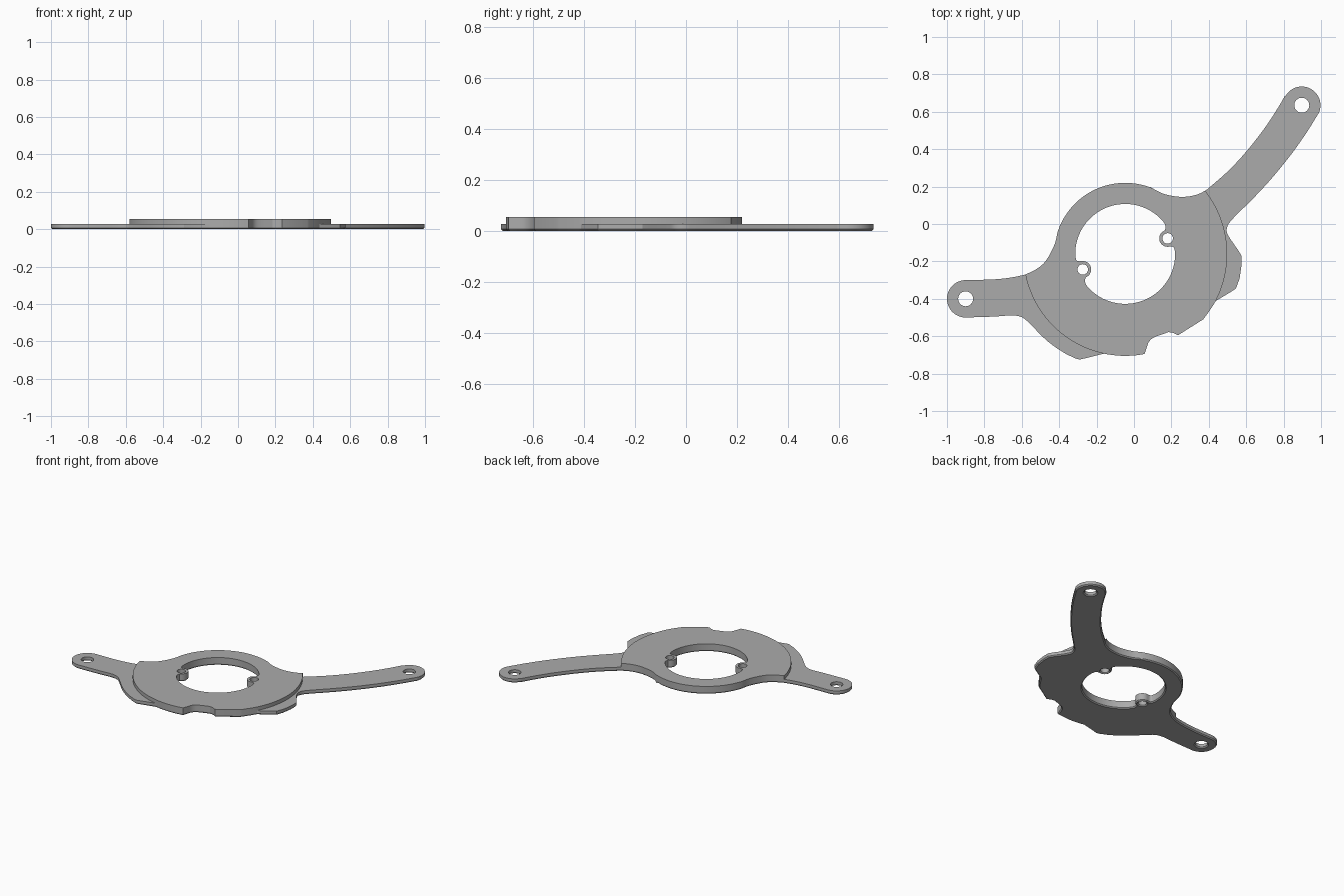
import bpy, bmesh
from math import sin, cos, radians
from mathutils import Vector

cube = bpy.data.objects.get("Cube")
if cube:
    bpy.data.objects.remove(cube)

steel = bpy.data.materials.new("satin grey")
steel.use_nodes = True
grey = (0.41, 0.41, 0.41, 1)
steel.diffuse_color = grey
steel.node_tree.nodes["Principled BSDF"].inputs["Base Color"].default_value = grey

CENTRE = Vector((-0.047, -0.16))
STEP_R, RING_R, BORE_R = 0.545, 0.38, 0.267
BASE_TOP, TOP, CHAMFER = 0.028, 0.054, 0.007


def arc(c, r, a, b, n=24):
    """Points on an arc from angle a to angle b in degrees."""
    return [Vector((c[0] + r * cos(radians(a + (b - a) * i / n)),
                    c[1] + r * sin(radians(a + (b - a) * i / n)))) for i in range(n + 1)]


def smooth(points, steps=5):
    """Smooth curve through a few points."""
    p = [Vector(q) for q in points]
    p = [2 * p[0] - p[1]] + p + [2 * p[-1] - p[-2]]
    out = []
    for a, b, c, d in zip(p, p[1:], p[2:], p[3:]):
        for i in range(steps):
            t = i / steps
            out.append(b + 0.5 * t * (c - a + t * (2 * a - 5 * b + 4 * c - d
                                                   + t * (3 * (b - c) + d - a))))
    return out + [p[-2]]


def join(*parts):
    """Chain point runs into one loop without doubled points."""
    loop = []
    for q in (v for part in parts for v in part):
        if not loop or (q - loop[-1]).length > 0.003:
            loop.append(q)
    if (loop[0] - loop[-1]).length < 0.003:
        loop.pop()
    return loop


def offset(loop, d):
    """Move a loop into the material, which lies on its left."""
    out = []
    for i, q in enumerate(loop):
        u = (q - loop[i - 1]).normalized()
        w = (loop[(i + 1) % len(loop)] - q).normalized()
        n = Vector((-u.y - w.y, u.x + w.x)).normalized()
        out.append(q + n * d)
    return out


def plate(name, loops, levels):
    """Solid with holes; levels are (height, inward offset) from bottom to top."""
    bm = bmesh.new()
    caps = {0: [], len(levels) - 1: []}
    for loop in loops:
        rings = [[bm.verts.new((q.x, q.y, z)) for q in offset(loop, d)] for z, d in levels]
        for low, high in zip(rings, rings[1:]):
            for i in range(len(loop)):
                bm.faces.new((low[i - 1], low[i], high[i], high[i - 1]))
        for level, edges in caps.items():
            ring = rings[level]
            edges += [bm.edges.get((ring[i - 1], ring[i])) for i in range(len(ring))]
    for edges in caps.values():
        bmesh.ops.triangle_fill(bm, edges=edges, use_beauty=True)
    bmesh.ops.recalc_face_normals(bm, faces=bm.faces)
    mesh = bpy.data.meshes.new(name)
    bm.to_mesh(mesh)
    bm.free()
    mesh.materials.append(steel)
    obj = bpy.data.objects.new(name, mesh)
    bpy.context.collection.objects.link(obj)
    bpy.ops.object.select_all(action='DESELECT')
    obj.select_set(True)
    bpy.context.view_layer.objects.active = obj
    bpy.ops.object.shade_smooth_by_angle(angle=radians(25))


# Outline runs shared by both layers, counter-clockwise
left_tip, right_tip = (-0.9, -0.4), (0.897, 0.635)
ring_right = smooth([(0.385, 0.18), (0.33, 0.155), (0.25, 0.145), (0.16, 0.161), (0.09, 0.195)])
ring_arc = arc(CENTRE, RING_R, 67, 162, 40)
ring_left = smooth([(-0.408, -0.04), (-0.425, -0.11), (-0.47, -0.195), (-0.52, -0.24), (-0.58, -0.27)])
front_edge = join(arc(CENTRE, STEP_R, 258, 281, 10),
                  smooth([(0.065, -0.67), (0.08, -0.63), (0.11, -0.605), (0.185, -0.578)]),
                  [Vector((0.21, -0.582)), Vector((0.235, -0.595)), Vector((0.37, -0.51))],
                  smooth([(0.372, -0.508), (0.41, -0.455), (0.437, -0.412)]))

# Runs that belong to the arms and side tabs
left_arm = join(smooth([(-0.58, -0.27), (-0.65, -0.285), (-0.75, -0.296), (-0.9, -0.3)]),
                arc(left_tip, 0.1, 90, 270),
                smooth([(-0.9, -0.5), (-0.75, -0.495), (-0.66, -0.489), (-0.61, -0.495),
                        (-0.57, -0.52), (-0.47, -0.62), (-0.38, -0.685), (-0.31, -0.72)]),
                [Vector((-0.29, -0.725))])
right_tab = [Vector(q) for q in ((0.52, -0.362), (0.545, -0.345), (0.565, -0.29),
                                 (0.575, -0.22), (0.575, -0.17), (0.56, -0.145))]
right_arm = join(smooth([(0.515, -0.08), (0.497, -0.045), (0.5, -0.012), (0.53, 0.03), (0.65, 0.15),
                         (0.75, 0.26), (0.85, 0.385), (0.93, 0.5), (0.985, 0.589)]),
                 arc(right_tip, 0.1, -25, 150),
                 smooth([(0.807, 0.686), (0.77, 0.622), (0.7, 0.515), (0.6, 0.387),
                         (0.5, 0.28), (0.385, 0.18)]))

# Central bore with two screw bosses, half a turn apart
boss = Vector((0.18, -0.077))
half = join(smooth([(0.218, -0.142), (0.214, -0.127), (0.203, -0.121), (0.18, -0.122)], 3),
            arc(boss, 0.045, 270, 110, 16),
            smooth([(0.164, -0.034), (0.169, -0.018), (0.164, 0.002)], 3),
            arc(CENTRE, BORE_R, 38, 180, 40))
half = [q for q in half]
bore = join(half, [2 * CENTRE - q for q in half])


def ccw(loop):
    area = sum(loop[i - 1].cross(loop[i]) for i in range(len(loop)))
    return loop if area > 0 else loop[::-1]


def hole(loop):
    return ccw(loop)[::-1]


def drill(c, r):
    return hole(join(arc(c, r, 0, 360, 32)))


centre_holes = [hole(bore), drill(boss, 0.028), drill(2 * CENTRE - boss, 0.028)]

# Thin base plate with both arms, chamfered underneath
base = ccw(join(ring_right, ring_arc, ring_left, left_arm, front_edge, right_tab, right_arm))
plate("base_plate_with_arms",
      [base, drill(left_tip, 0.04), drill(right_tip, 0.04)] + centre_holes,
      [(0, CHAMFER), (CHAMFER, 0), (BASE_TOP, 0)])

# Raised disc on top, bounded by the step arcs
raised = ccw(join(ring_right, ring_arc, ring_left,
                  arc(CENTRE, STEP_R, 191.6, 258, 40), front_edge,
                  arc(CENTRE, STEP_R, -27.5, 38.2, 40)))
plate("raised_disc", [raised] + centre_holes, [(BASE_TOP, 0), (TOP, 0)])
